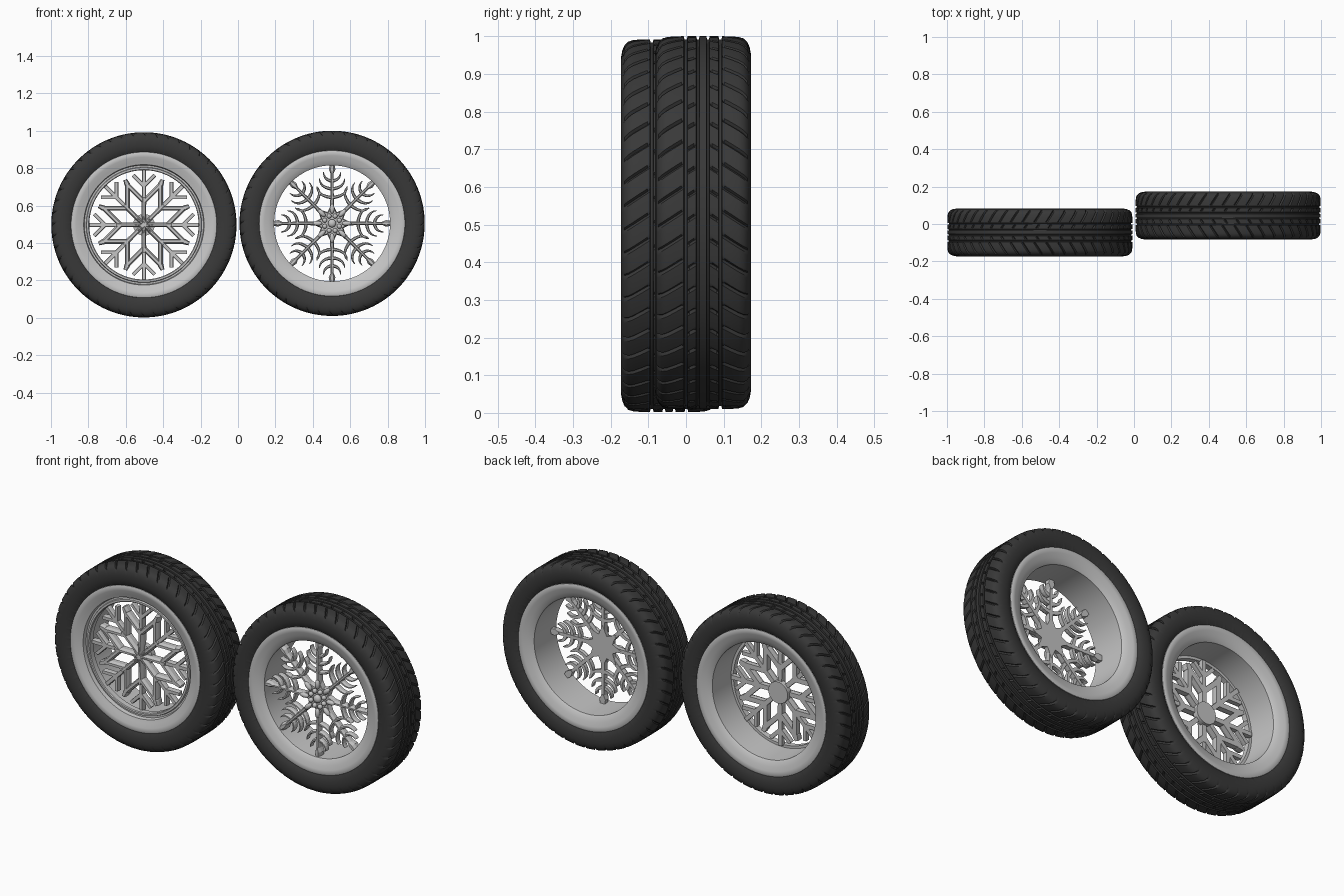
import bpy, bmesh, math
from mathutils import Matrix, Vector

if "Cube" in bpy.data.objects:
    bpy.data.objects.remove(bpy.data.objects["Cube"])

def material(name, v):
    m = bpy.data.materials.new(name)
    m.diffuse_color = (v, v, v, 1)
    m.use_nodes = True
    m.node_tree.nodes["Principled BSDF"].inputs["Base Color"].default_value = m.diffuse_color
    return m

RUBBER = material("dark rubber", 0.04)
SILVER = material("silver metal", 0.56)
LEFT = (-0.503, -0.045, 0.497)
RIGHT = (0.503, 0.045, 0.505)

def finish(bm, name, mat, loc, smooth=None):
    bmesh.ops.recalc_face_normals(bm, faces=bm.faces)
    me = bpy.data.meshes.new(name)
    bm.to_mesh(me)
    bm.free()
    me.materials.append(mat)
    ob = bpy.data.objects.new(name, me)
    ob.location = loc
    bpy.context.collection.objects.link(ob)
    if smooth:
        bpy.ops.object.select_all(action='DESELECT')
        ob.select_set(True)
        bpy.context.view_layer.objects.active = ob
        bpy.ops.object.shade_smooth_by_angle(angle=math.radians(smooth))

def lathe(profile, segs, skew=lambda v: 0, depth=lambda v, j: 0):
    """Spin a closed (y, radius) loop about the y axis."""
    bm = bmesh.new()
    rings = []
    for j in range(segs):
        ring = []
        for v, r in profile:
            a = 2 * math.pi * j / segs + skew(v)
            q = r - depth(v, j)
            ring.append(bm.verts.new((q * math.cos(a), v, q * math.sin(a))))
        rings.append(ring)
    n = len(profile)
    for j in range(segs):
        A, B = rings[j], rings[(j + 1) % segs]
        for i in range(n):
            k = (i + 1) % n
            bm.faces.new((A[i], A[k], B[k], B[i]))
    return bm

def bar(bm, pts, angle, back, front, top=0.45):
    """Bevelled strip along (side, radius, half width) points, turned about the hub."""
    secs = []
    rot = Matrix.Rotation(angle, 3, 'Y')
    mid = front + (back - front) * 0.4
    for i, (u, r, w) in enumerate(pts):
        p, q = pts[max(i - 1, 0)], pts[min(i + 1, len(pts) - 1)]
        dx, dz = q[0] - p[0], q[1] - p[1]
        l = math.hypot(dx, dz)
        nx, nz = -dz / l, dx / l
        sec = []
        for s, y in ((-1, back), (1, back), (1, mid), (top, front), (-top, front), (-1, mid)):
            sec.append(bm.verts.new(rot @ Vector((u + nx * s * w, y, r + nz * s * w))))
        secs.append(sec)
    for A, B in zip(secs, secs[1:]):
        for i in range(6):
            k = (i + 1) % 6
            bm.faces.new((A[i], A[k], B[k], B[i]))
    bm.faces.new(secs[0])
    bm.faces.new(secs[-1][::-1])

def prism(bm, radii, n, y0, y1, top=1.0):
    """Disc or star plate: radii alternate around the rim."""
    rows = []
    for y, s in ((y0, 1), (y1, top)):
        rows.append([bm.verts.new((s * radii[i % len(radii)] * math.sin(2 * math.pi * i / n), y,
                                   s * radii[i % len(radii)] * math.cos(2 * math.pi * i / n)))
                     for i in range(n)])
    for i in range(n):
        k = (i + 1) % n
        bm.faces.new((rows[0][i], rows[0][k], rows[1][k], rows[1][i]))
    for row in rows:
        c = bm.verts.new((0, row[0].co.y, 0))
        for i in range(n):
            bm.faces.new((row[i], row[(i + 1) % n], c))

def ball(bm, angle, radius, size):
    m = (Matrix.Rotation(angle, 4, 'Y') @ Matrix.Translation((0, -0.083, radius))
         @ Matrix.Diagonal((*size, 1)))
    bmesh.ops.create_uvsphere(bm, u_segments=14, v_segments=8, radius=1, matrix=m)

# Tyres: herringbone grooves follow the skewed mesh columns
half = [(0, .495), (.009, .495), (.011, .495), (.016, .495), (.018, .495), (.024, .495),
        (.036, .495), (.041, .495), (.043, .495), (.049, .495), (.051, .495), (.057, .495),
        (.075, .4945), (.095, .493), (.108, .489), (.118, .479), (.124, .466), (.1275, .447),
        (.126, .42), (.12, .398), (.108, .38)]
tyre_profile = [(-v, r) for v, r in half[:0:-1]] + half

def tread_skew(v):
    return -min(abs(v), 0.12) * 0.65 / 0.495

def tread_depth(v, j):
    a = abs(v)
    if .0105 < a < .0165 or .0425 < a < .0495:      # grooves around the tyre
        return 0.008
    if .056 < a < .12 and j % 10 == 0:              # slanted shoulder grooves
        return 0.008
    if .02 < a < .037 and j % 10 == 5:              # short inner slots
        return 0.008
    return 0

# Rims: plain deep rim on the right, stepped lip on the left
lip = [(.095, .31), (.102, .318), (.110, .34), (.118, .362), (.121, .378), (.117, .389), (.10, .393)]
front_lip = [(-v, r) for v, r in lip]
step = [(-.06, .306), (-.06, .292), (-.09, .292), (-.094, .296), (-.094, .306), (-.084, .309),
        (-.084, .318), (-.104, .322)]
rims = {"left": lip[::-1] + step + front_lip[2:], "right": lip[::-1] + front_lip}

for side, loc in (("left", LEFT), ("right", RIGHT)):
    finish(lathe(tyre_profile, 480, tread_skew, tread_depth), side + "_tyre", RUBBER, loc, 35)
    finish(lathe(rims[side], 128), side + "_rim", SILVER, loc, 35)

# Left snowflake: eight straight arms, linked 45 degree branches, outer twigs
bm = bmesh.new()
for i in range(8):
    a = i * math.pi / 4
    bar(bm, [(0, .0, .011), (0, .15, .013)], a, -.04, -.082)
    bar(bm, [(0, .14, .011), (0, .294, .011)], a, -.042, -.07, .8)
    for s in (-1, 1):
        bar(bm, [(0, .125, .013), (s * .094, .219, .013), (s * .1, .241, .010)], a, -.04, -.08, .5)
        bar(bm, [(0, .208, .010), (s * .058, .266, .010)], a, -.042, -.07, .8)
finish(bm, "left_snowflake_spokes", SILVER, LEFT)

bm = bmesh.new()
prism(bm, [.058], 48, -.025, -.055)
prism(bm, [.085, .02], 16, -.06, -.088, .5)
finish(bm, "left_hub", SILVER, LEFT)

# Right snowflake: slim arms with three pairs of curved branches and a flared tip
bm = bmesh.new()
for i in range(8):
    a = i * math.pi / 4
    bar(bm, [(0, .06, .012), (0, .15, .009), (0, .28, .008)], a, -.05, -.085)
    bar(bm, [(0, .262, .006), (0, .288, .018), (0, .313, .013)], a, -.047, -.088)
    for root, w, h in ((.138, .082, .06), (.184, .068, .056), (.226, .046, .048)):
        for s in (-1, 1):
            pts = []
            for k in range(7):
                t = k / 6
                u = 2 * t * (1 - t) * w * .95 + t * t * w
                r = root + 2 * t * (1 - t) * h * .12 + t * t * h
                pts.append((s * u, r, .0075 * (1 - t) + .002 + .004 * t * (1 - t)))
            bar(bm, pts, a, -.053, -.08)
finish(bm, "right_snowflake_spokes", SILVER, RIGHT)

bm = bmesh.new()
prism(bm, [.112, .065], 16, -.048, -.075, .9)
finish(bm, "right_hub_star", SILVER, RIGHT)

# Beads and petals on the right hub
bm = bmesh.new()
ball(bm, 0, 0, (.022, .016, .022))
for i in range(8):
    a = i * math.pi / 4
    ball(bm, a + math.pi / 8, .042, (.013, .012, .013))
    ball(bm, a, .078, (.013, .012, .026))
finish(bm, "right_hub_beads", SILVER, RIGHT, 40)
